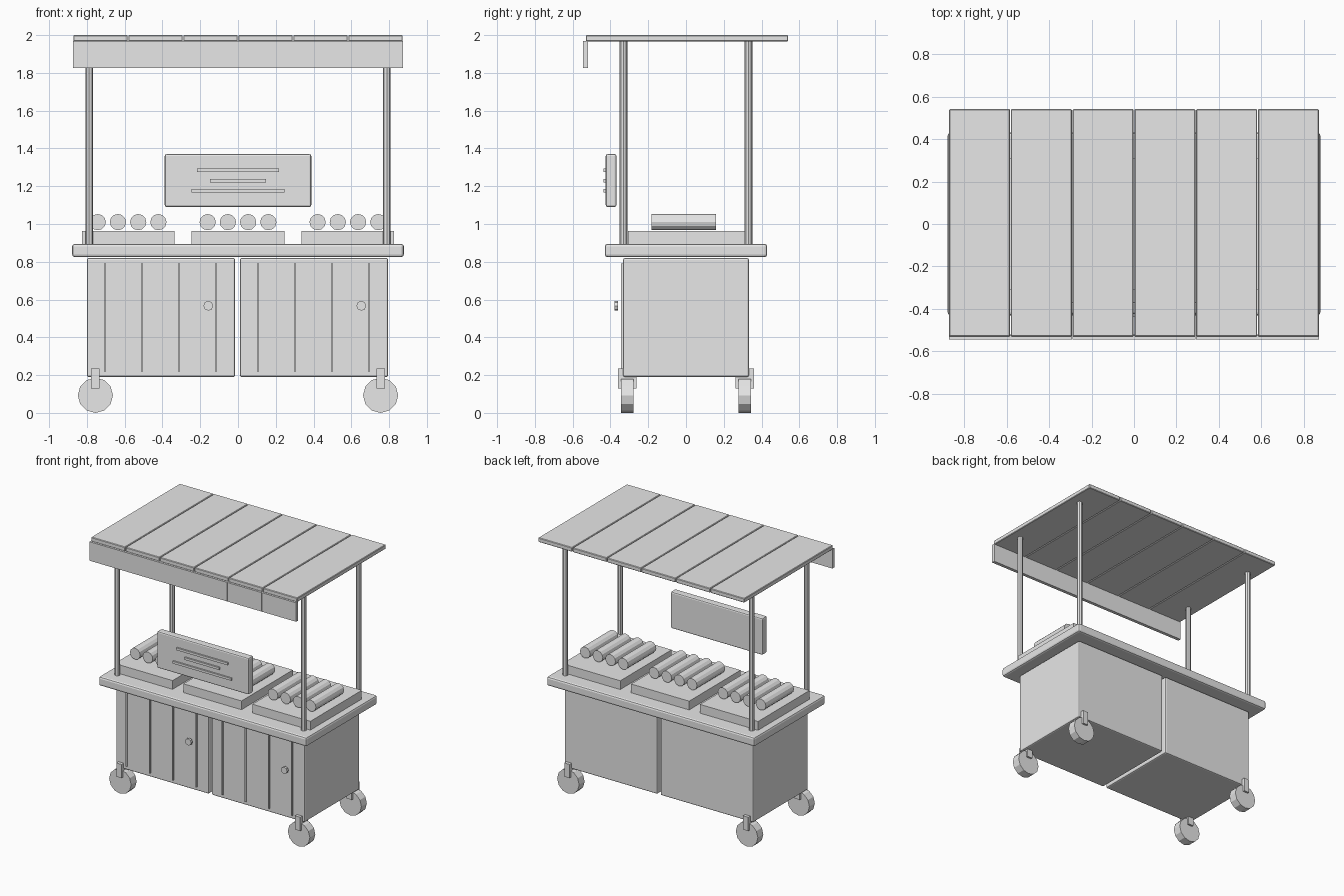
import bpy
from math import radians

cube = bpy.data.objects.get("Cube")
if cube:
    bpy.data.objects.remove(cube, do_unlink=True)

grey = bpy.data.materials.new("plain grey")
grey.use_nodes = True
colour = (0.8, 0.8, 0.8, 1)
grey.diffuse_color = colour
grey.node_tree.nodes["Principled BSDF"].inputs["Base Color"].default_value = colour


def finish(name, bevel=0, segments=2):
    ob = bpy.context.object
    ob.name = name
    ob.data.materials.append(grey)
    if bevel:
        mod = ob.modifiers.new("rounded edges", "BEVEL")
        mod.width = bevel
        mod.segments = segments
    return ob


def box(name, x, y, z, bevel=0, segments=2):
    """Box from (min, max) pairs along each axis."""
    spans = (x, y, z)
    bpy.ops.mesh.primitive_cube_add(size=1, location=[(a + b) / 2 for a, b in spans])
    ob = bpy.context.object
    ob.scale = [b - a for a, b in spans]
    bpy.ops.object.transform_apply(location=False, rotation=False, scale=True)
    return finish(name, bevel, segments)


def cylinder(name, centre, radius, length, sides, along_y=True):
    bpy.ops.mesh.primitive_cylinder_add(
        vertices=sides, radius=radius, depth=length, location=centre,
        rotation=(radians(90) if along_y else 0, 0, 0))
    return finish(name)


# Twin cabinets with door battens and knobs
for side, left in (("right", -0.8), ("left", 0.01)):
    box(f"{side}_cabinet", (left, left + 0.785), (-0.333, 0.333), (0.19, 0.82), 0.01)
    for i in range(4):
        x = left + 0.096 + i * 0.196
        box(f"{side}_door_batten_{i}", (x - 0.005, x + 0.005), (-0.344, -0.33), (0.22, 0.79))
    cylinder(f"{side}_door_knob", (left + 0.643, -0.369, 0.567), 0.026, 0.018, 8)

# Worktop
box("counter_top", (-0.878, 0.878), (-0.43, 0.43), (0.825, 0.895), 0.014)

# Wheels with brackets, and canopy posts at the four corners
for sx, xname in ((-1, "right"), (1, "left")):
    for sy, yname in ((-1, "front"), (1, "back")):
        corner = f"{yname}_{xname}"
        x, y = sx * 0.755, sy * 0.311
        cylinder(f"{corner}_wheel", (x, y, 0.093), 0.093, 0.066, 12)
        box(f"{corner}_wheel_bracket", (x - 0.022, x + 0.022),
            (y - 0.048, y + 0.048), (0.13, 0.235))
        cylinder(f"{corner}_post", (sx * 0.788, sy * 0.331, 1.43), 0.02, 1.09, 8, False)

# Three trays, each carrying four rolls
for t in range(3):
    cx = (t - 1) * 0.582
    box(f"tray_{t}", (cx - 0.245, cx + 0.245), (-0.308, 0.312), (0.89, 0.962))
    for r in range(4):
        cylinder(f"roll_{t}_{r}", (cx + (r - 1.5) * 0.107, -0.012, 1.01),
                 0.043, 0.34, 12)

# Sign board with raised bars
box("sign_board", (-0.388, 0.388), (-0.425, -0.368), (1.09, 1.37), 0.01)
for i, (half, z) in enumerate(((0.216, 1.285), (0.147, 1.23), (0.247, 1.175))):
    box(f"sign_bar_{i}", (-half, half), (-0.437, -0.42), (z - 0.009, z + 0.009))

# Planked roof with a hanging valance in matching sections
pitch = 0.291
for i in range(6):
    x = (i - 3) * pitch
    span = (x + 0.002, x + pitch - 0.002)
    box(f"roof_plank_{i}", span, (-0.53, 0.541), (1.967, 2.0), 0.004, 1)
    box(f"valance_panel_{i}", (x + 0.0005, x + pitch - 0.0005), (-0.545, -0.52), (1.825, 1.97))
